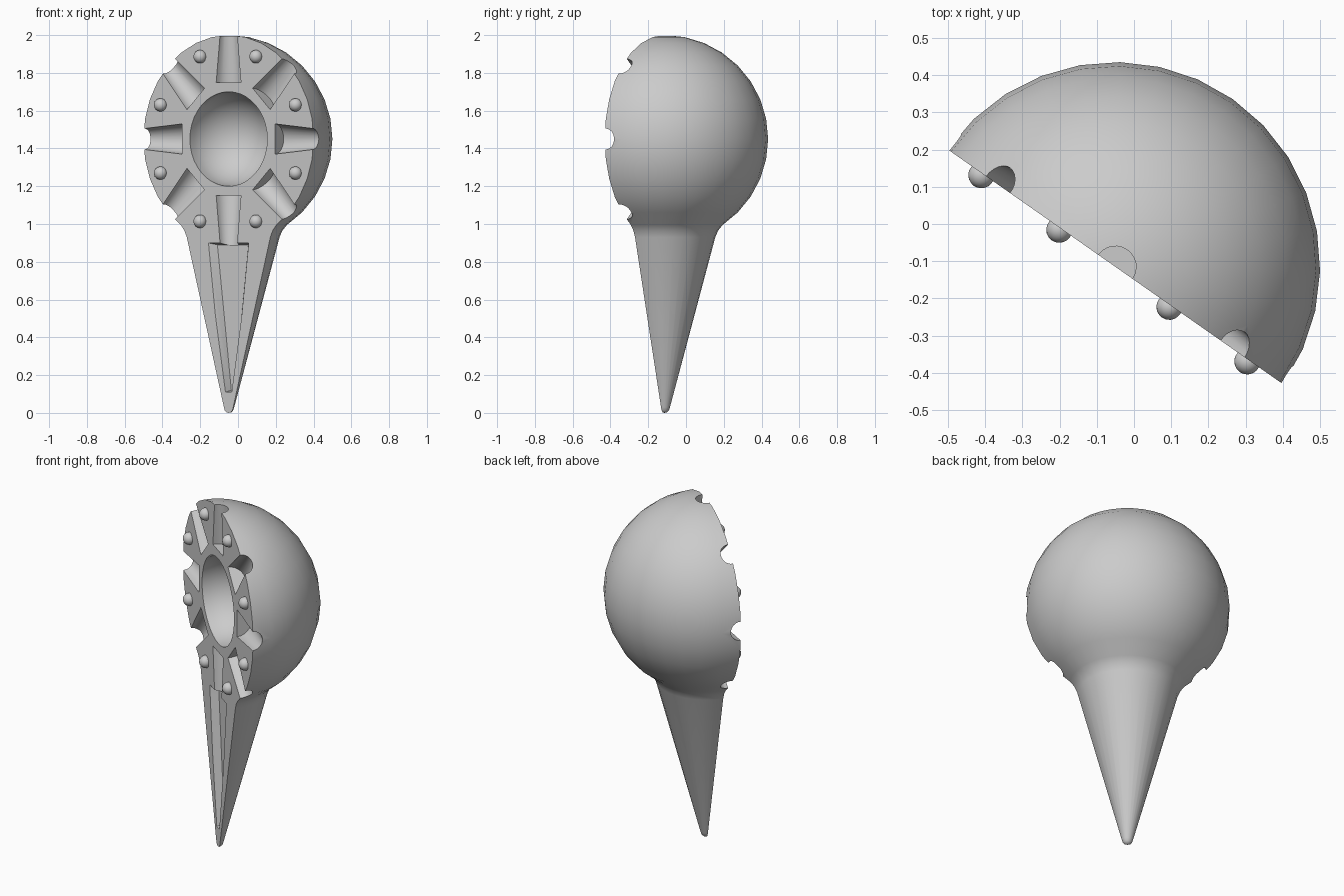
import bpy, bmesh, math
from mathutils import Matrix, Vector

if "Cube" in bpy.data.objects:
    bpy.data.objects.remove(bpy.data.objects["Cube"])

R, CZ = 0.55, 1.45          # head radius and centre height
PLACE = Matrix.Translation((-0.05, -0.115, 0)) @ Matrix.Rotation(math.radians(-35), 4, 'Z')

grey = bpy.data.materials.new("plain grey")
grey.diffuse_color = (0.6, 0.6, 0.6, 1)
grey.use_nodes = True
grey.node_tree.nodes["Principled BSDF"].inputs["Base Color"].default_value = grey.diffuse_color


def make(name, bm):
    bmesh.ops.recalc_face_normals(bm, faces=bm.faces)
    me = bpy.data.meshes.new(name)
    bm.to_mesh(me)
    bm.free()
    ob = bpy.data.objects.new(name, me)
    bpy.context.collection.objects.link(ob)
    me.materials.append(grey)
    return ob


def smooth(ob, angle):
    bpy.ops.object.select_all(action='DESELECT')
    ob.select_set(True)
    bpy.context.view_layer.objects.active = ob
    bpy.ops.object.shade_smooth_by_angle(angle=math.radians(angle))


def radial(deg, dist):
    return (Matrix.Translation((0, 0, CZ)) @ Matrix.Rotation(math.radians(deg), 4, 'Y')
            @ Matrix.Translation((0, 0, dist)))


# Body: half-turned profile of rounded tip, tapering handle and round head
profile = [(0, 0), (0.014, 0.003), (0.024, 0.012), (0.03, 0.03), (0.27, 0.93),
           (0.285, 0.965), (0.309, 0.995)]
for i in range(12):
    a = math.radians(-45 + 11.25 * i)
    profile.append((R * math.cos(a), CZ + R * math.sin(a)))
profile.append((0, CZ + R))

bm = bmesh.new()
STEPS = 16
bottom = bm.verts.new((0, 0, 0))
top = bm.verts.new((0, 0, CZ + R))
cols = []
for s in range(STEPS + 1):
    a = math.pi * s / STEPS
    cols.append([bottom] + [bm.verts.new((r * math.cos(a), r * math.sin(a) if 0 < s < STEPS else 0, z))
                            for r, z in profile[1:-1]] + [top])
for c, d in zip(cols, cols[1:]):
    bm.faces.new((c[0], d[1], c[1]))
    for k in range(1, len(c) - 2):
        bm.faces.new((c[k], d[k], d[k + 1], c[k + 1]))
    bm.faces.new((c[-2], d[-2], c[-1]))
bm.faces.new(cols[0] + cols[-1][-2:0:-1])      # flat front
body = make("body", bm)

# Cutters: central bowl with eight radial tapered grooves
bm = bmesh.new()
bmesh.ops.create_uvsphere(bm, u_segments=40, v_segments=20, radius=0.25,
                          matrix=Matrix.Translation((0, 0, CZ)) @ Matrix.Rotation(math.pi / 2, 4, 'X'))
for i in range(8):
    bmesh.ops.create_cone(bm, cap_ends=True, segments=24, radius1=0.08, radius2=0.054,
                          depth=0.26, matrix=radial(45 * i, 0.43))
cut_round = make("bowl_and_groove_cutter", bm)

# Cutter: long tapered slot in the handle
bm = bmesh.new()
for y, wt, zt, wb, zb in ((-0.04, 0.16, 0.91, 0.03, 0.10), (0.04, 0.10, 0.89, 0.010, 0.12)):
    for s in (-1, 1):
        bm.verts.new((s * wt, y, zt))
        bm.verts.new((s * wb, y, zb))
bmesh.ops.convex_hull(bm, input=bm.verts)
cut_slot = make("handle_slot_cutter", bm)

for cutter in (cut_round, cut_slot):
    cutter.hide_render = True
    m = body.modifiers.new("cut", 'BOOLEAN')
    m.operation = 'DIFFERENCE'
    m.solver = 'EXACT'
    m.object = cutter
bpy.context.view_layer.update()
deps = bpy.context.evaluated_depsgraph_get()
cut_mesh = bpy.data.meshes.new_from_object(body.evaluated_get(deps))
body.modifiers.clear()
body.data = cut_mesh
for cutter in (cut_round, cut_slot):
    bpy.data.objects.remove(cutter)
body.data.transform(PLACE)
smooth(body, 32)

# Eight round studs between the grooves
bm = bmesh.new()
for i in range(8):
    bmesh.ops.create_uvsphere(bm, u_segments=20, v_segments=12, radius=0.035,
                              matrix=Matrix.Translation((0, -0.005, 0)) @ radial(22.5 + 45 * i, 0.472))
studs = make("studs", bm)
studs.data.transform(PLACE)
smooth(studs, 40)
